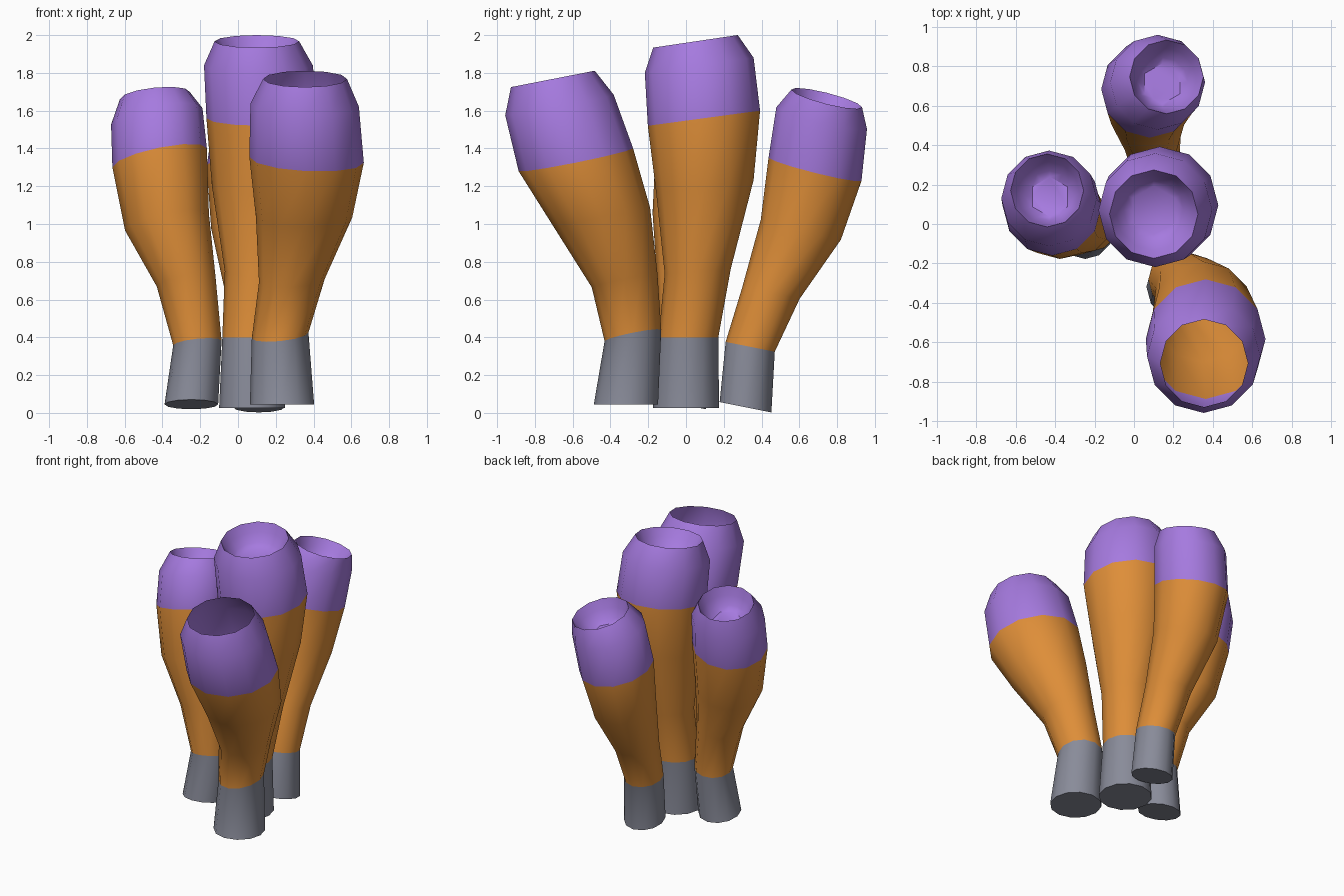
import bpy, bmesh, math

SIDES = 12


def material(name, rgb):
    m = bpy.data.materials.new(name)
    m.diffuse_color = (*rgb, 1.0)
    return m


MATS = [material("grey base", (0.25, 0.26, 0.32)),
        material("orange body", (0.73, 0.27, 0.04)),
        material("purple tip", (0.38, 0.195, 0.74))]


def add_ring(bm, cx, cy, cz, r, sx, sy, hexagon=False):
    """Ring of vertices on a plane sloping by sx and sy."""
    ring = []
    for k in range(SIDES):
        a = 2 * math.pi * k / SIDES
        rr = r * math.cos(math.pi / 6) if hexagon and k % 2 == 0 else r
        dx, dy = rr * math.cos(a), rr * math.sin(a)
        ring.append(bm.verts.new((cx + dx, cy + dy, cz + sx * dx + sy * dy)))
    return ring


def bridge(bm, a, b, mat):
    for k in range(SIDES):
        n = (k + 1) % SIDES
        f = bm.faces.new((a[k], a[n], b[n], b[k]))
        f.material_index = mat


def tube(name, rings, dimple=True):
    bm = bmesh.new()
    loops = [add_ring(bm, *r) for r in rings]
    # bottom cap, grey base, orange body, purple tip
    bm.faces.new(loops[0][::-1]).material_index = 0
    for i in range(len(loops) - 1):
        bridge(bm, loops[i], loops[i + 1], 0 if i == 0 else 1 if i < 4 else 2)
    # sunken mouth with a hexagonal floor
    if dimple:
        cx, cy, cz, r, sx, sy = rings[-1]
        prev = loops[-1]
        for scale, depth in ((0.86, 0.06), (0.68, 0.115), (0.55, 0.14)):
            ring = add_ring(bm, cx + sx * depth, cy + sy * depth, cz - depth,
                            r * scale, sx, sy, scale == 0.55)
            bridge(bm, prev, ring, 2)
            prev = ring
        bm.faces.new(prev).material_index = 2
    me = bpy.data.meshes.new(name)
    bm.to_mesh(me)
    bm.free()
    for m in MATS:
        me.materials.append(m)
    ob = bpy.data.objects.new(name, me)
    bpy.context.collection.objects.link(ob)
    bpy.ops.object.select_all(action='DESELECT')
    ob.select_set(True)
    bpy.context.view_layer.objects.active = ob
    bpy.ops.object.shade_smooth_by_angle(angle=math.radians(40))


# each ring: centre x, y, z, radius, slope along x, slope along y
tube("centre_tube", [
    (0.075, 0.00, 0.025, 0.175, 0, 0),
    (0.075, 0.013, 0.40, 0.158, 0, 0),
    (0.105, 0.062, 0.75, 0.175, 0, 0.07),
    (0.12, 0.10, 1.20, 0.258, 0, 0.13),
    (0.13, 0.095, 1.56, 0.297, 0, 0.135),
    (0.108, 0.07, 1.84, 0.288, 0, 0.14),
    (0.10, 0.05, 1.967, 0.224, 0, 0.148)])

tube("front_tube", [
    (0.233, -0.318, 0.045, 0.170, 0, 0),
    (0.223, -0.281, 0.41, 0.150, 0.1, 0.2),
    (0.285, -0.325, 0.70, 0.174, 0.05, 0.2),
    (0.35, -0.445, 1.035, 0.255, 0, 0.2),
    (0.363, -0.583, 1.34, 0.303, -0.05, 0.2),
    (0.353, -0.67, 1.63, 0.287, -0.03, 0.19),
    (0.355, -0.705, 1.768, 0.222, 0, 0.195)], dimple=False)

tube("left_tube", [
    (-0.247, -0.035, 0.045, 0.142, 0, -0.18),
    (-0.215, -0.01, 0.37, 0.128, 0.1, -0.18),
    (-0.275, 0.00, 0.70, 0.155, 0.2, -0.2),
    (-0.376, 0.045, 1.01, 0.222, 0.2, -0.22),
    (-0.415, 0.09, 1.35, 0.250, 0.2, -0.22),
    (-0.43, 0.13, 1.57, 0.242, 0.18, -0.24),
    (-0.44, 0.17, 1.68, 0.185, 0.1, -0.23)])

tube("back_tube", [
    (0.11, 0.315, 0.03, 0.137, 0, -0.2),
    (0.10, 0.34, 0.35, 0.130, 0, -0.2),
    (0.085, 0.45, 0.635, 0.152, 0, -0.2),
    (0.07, 0.608, 0.97, 0.212, -0.03, -0.25),
    (0.08, 0.683, 1.29, 0.246, -0.08, -0.25),
    (0.12, 0.718, 1.56, 0.240, -0.12, -0.24),
    (0.165, 0.745, 1.665, 0.187, -0.16, -0.25)])
